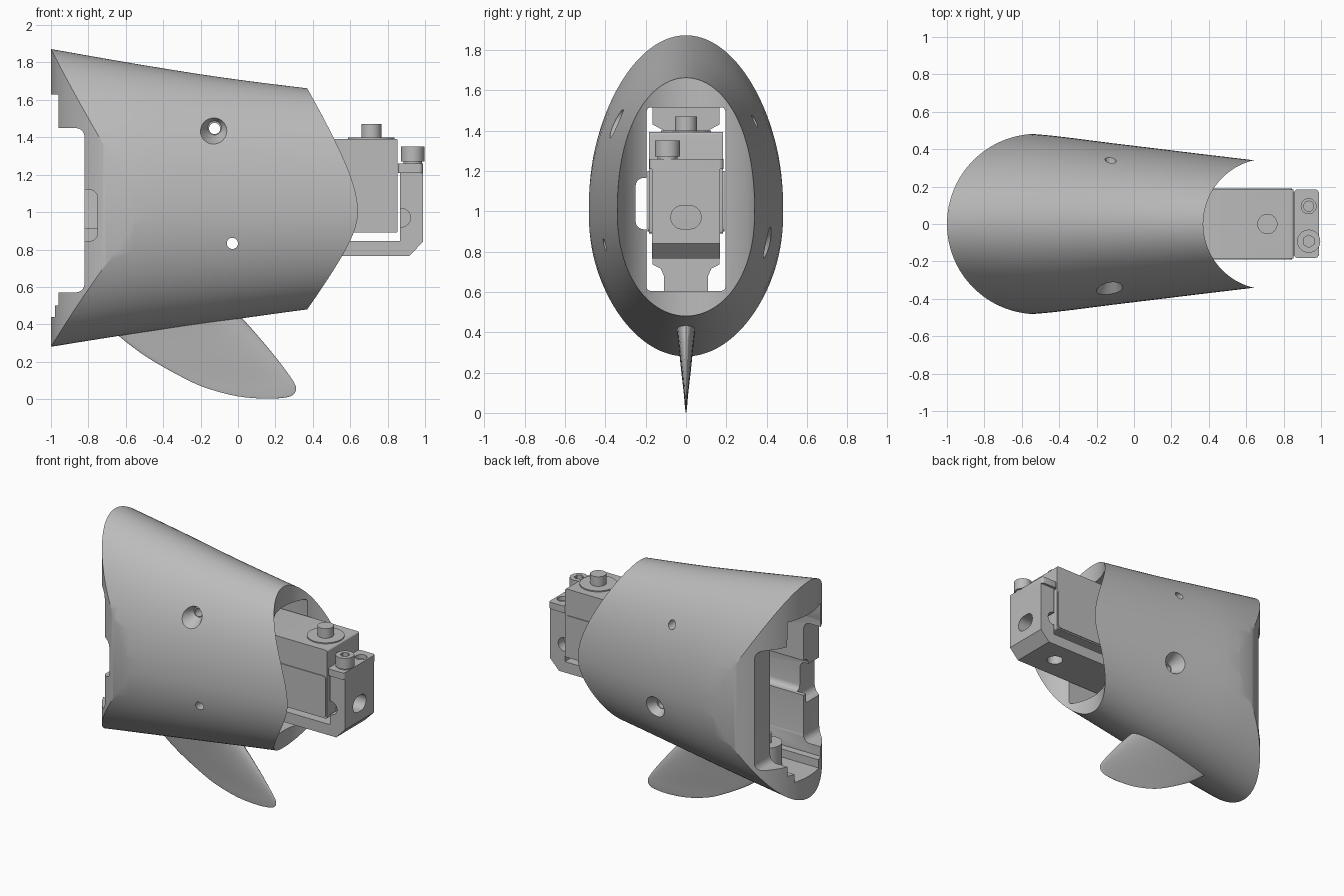
import bpy, bmesh, math
from mathutils import Vector

if "Cube" in bpy.data.objects:
    bpy.data.objects.remove(bpy.data.objects["Cube"], do_unlink=True)

grey = bpy.data.materials.new("plain_grey")
grey.use_nodes = True
grey.diffuse_color = (0.5, 0.5, 0.5, 1)
grey.node_tree.nodes["Principled BSDF"].inputs["Base Color"].default_value = (0.5, 0.5, 0.5, 1)


def finish(name, bm):
    bmesh.ops.recalc_face_normals(bm, faces=bm.faces)
    mesh = bpy.data.meshes.new(name)
    bm.to_mesh(mesh)
    bm.free()
    mesh.materials.append(grey)
    ob = bpy.data.objects.new(name, mesh)
    bpy.context.collection.objects.link(ob)
    return ob


def box(name, x, y, z, bevel=0, axis=None):
    """Box from ranges; optionally rounds the edges parallel to one axis."""
    bm = bmesh.new()
    bmesh.ops.create_cube(bm, size=1)
    for v in bm.verts:
        v.co = [r[0] if c < 0 else r[1] for c, r in zip(v.co, (x, y, z))]
    if bevel:
        edges = [e for e in bm.edges if
                 abs((e.verts[0].co - e.verts[1].co).normalized()[axis]) > 0.9]
        bmesh.ops.bevel(bm, geom=edges, offset=bevel, segments=5, affect='EDGES', profile=0.5)
    return finish(name, bm)


def rod(name, start, end, r1, r2=None, sides=32):
    """Cylinder or cone between two points."""
    a, b = Vector(start), Vector(end)
    bm = bmesh.new()
    bmesh.ops.create_cone(bm, cap_ends=True, segments=sides, radius1=r1,
                          radius2=r1 if r2 is None else r2, depth=(b - a).length)
    turn = Vector((0, 0, 1)).rotation_difference(b - a)
    for v in bm.verts:
        v.co = turn @ v.co + (a + b) / 2
    return finish(name, bm)


def loft(name, rings):
    bm = bmesh.new()
    loops = [[bm.verts.new(p) for p in ring] for ring in rings]
    n = len(loops[0])
    for a, b in zip(loops, loops[1:]):
        for i in range(n):
            bm.faces.new((a[i], a[(i + 1) % n], b[(i + 1) % n], b[i]))
    bm.faces.new(loops[0])
    bm.faces.new(loops[-1])
    return finish(name, bm)


def smooth_rows(rows, steps):
    """Catmull-Rom resampling of a table of section sizes."""
    out = []
    for i in range(len(rows) - 1):
        four = [rows[min(max(i + k, 0), len(rows) - 1)] for k in (-1, 0, 1, 2)]
        for s in range(steps):
            t = s / steps
            out.append([b + t / 2 * (c - a + t * (2 * a - 5 * b + 4 * c - d
                        + t * (3 * (b - c) + d - a))) for a, b, c, d in zip(*four)])
    return out + [list(rows[-1])]


def combine(target, other, operation='DIFFERENCE'):
    other.hide_render = True
    mod = target.modifiers.new("cut", 'BOOLEAN')
    mod.object, mod.operation, mod.solver = other, operation, 'EXACT'
    bpy.context.view_layer.objects.active = target
    bpy.ops.object.modifier_apply(modifier=mod.name)
    bpy.data.objects.remove(other, do_unlink=True)


# Tapered hull: x, top, bottom, half width
stations = [(-1.1, 1.89, 0.26, 0.489), (-1, 1.872, 0.28, 0.488), (-0.56, 1.795, 0.35, 0.483),
            (-0.1, 1.722, 0.415, 0.43), (0.37, 1.662, 0.48, 0.373), (0.8, 1.615, 0.53, 0.322)]
MID = 1.0
rings = []
for x, top, bottom, half in smooth_rows(stations, 4):
    ring = []
    for i in range(112):
        a = math.tau * i / 112
        s = math.sin(a)
        ring.append((x, half * math.cos(a), MID + s * ((top - MID) if s > 0 else (MID - bottom))))
    rings.append(ring)
hull = loft("hull_shell", rings)

# Rounded rear end and hollowed front end
arc = [(-0.518 + 0.482 * math.cos(a), 0.482 * math.sin(a))
       for a in [math.pi / 2 + math.pi * i / 64 for i in range(65)]]
keep = [(2, 0.7), (-0.518, 0.7)] + arc + [(-0.518, -0.7), (2, -0.7)]
combine(hull, loft("rear_round", [[(x, y, z) for x, y in keep] for z in (-1, 3)]), 'INTERSECT')
combine(hull, rod("front_hollow", (0.72, 0, -1), (0.72, 0, 3), 0.35, sides=96))

# Cross bolts: a plain hole in one wall, a countersunk one in the other
for x, z, side, surface in [(-0.125, 1.447, -1, 0.35), (-0.03, 0.833, 1, 0.395)]:
    for wall in (-1, 1):
        combine(hull, rod("cutter", (x, wall * 0.12, z), (x, wall * 0.7, z), 0.03))
    combine(hull, rod("cutter", (x, side * (surface + 0.08), z + 0.003),
                      (x, side * (surface - 0.07), z + 0.003), 0.115, 0.037))

# Cavity, cable channel, rear slots and side cut-outs
for x, y, z, bevel, axis in [
        ((-2, 2), (-0.195, 0.195), (0.605, 1.515), 0.02, 0),
        ((-2, 2), (-0.25, -0.15), (0.91, 1.165), 0.04, 0),
        ((-2, -0.79), (-0.193, 0.193), (1.3, 1.63), 0, None),
        ((-2, -0.35), (-0.193, 0.193), (0.5, 0.7), 0, None),
        ((-2, -0.4), (-0.14, 0.14), (0.44, 0.68), 0, None),
        ((-2, -0.82), (-1, 1), (0.57, 1.45), 0.05, 1),
        ((-2, -0.75), (-1, -0.22), (0.845, 1.12), 0.045, 1)]:
    combine(hull, box("cutter", x, y, z, bevel, axis))

# Swept fin: height, rear x, front x, half thickness
fin_rows = [(0.003, 0.12, 0.2, 0.002), (0.015, 0.0, 0.28, 0.004), (0.05, -0.14, 0.31, 0.008),
            (0.1, -0.265, 0.293, 0.013), (0.22, -0.48, 0.205, 0.028),
            (0.34, -0.64, 0.105, 0.042), (0.43, -0.73, 0.025, 0.054), (0.47, -0.76, -0.015, 0.056)]
rings = []
for z, x0, x1, half in smooth_rows(fin_rows, 4):
    ring = []
    for i in range(40):
        a = math.tau * i / 40
        t = (1 + math.cos(a)) / 2
        ring.append((x0 + (x1 - x0) * t, half * math.sin(a) * (0.45 + 0.75 * t), z))
    rings.append(ring)
loft("fin", rings)

# Servo motor with raised side panels, output disc and shaft
box("servo_body", (0.08, 0.854), (-0.184, 0.184), (0.89, 1.392), 0.012, 1)
for side, label in ((-1, "right"), (1, "left")):
    box(label + "_servo_panel", (0.12, 0.845), sorted((side * 0.18, side * 0.19)),
        (0.9, 1.2), 0.02, 1)
rod("servo_disc", (0.713, 0, 1.38), (0.713, 0, 1.4), 0.125, sides=48)
rod("servo_shaft", (0.713, 0, 1.38), (0.713, 0, 1.47), 0.054)

# Bracket that wraps under and in front of the servo
profile = [(0.08, 0.765), (0.915, 0.765), (0.988, 0.84), (0.988, 1.215),
           (0.867, 1.215), (0.867, 0.845), (0.08, 0.845)]
bracket = loft("servo_bracket", [[(x, y, z) for x, z in profile] for y in (-0.168, 0.168)])
for side in (-1, 1):
    combine(bracket, rod("cutter", (0.872, side * 0.1, 0.97), (0.872, side * 0.25, 0.97), 0.05))
combine(bracket, box("cutter", (0.8, 1.1), (-0.075, 0.075), (0.912, 1.027), 0.054, 0))
combine(bracket, rod("cutter", (0.72, 0, 0.6), (0.72, 0, 0.87), 0.055))
cap = box("bracket_cap", (0.855, 0.988), (-0.182, 0.185), (1.21, 1.26), 0.02, 2)
combine(cap, rod("cutter", (0.934, 0.095, 1.23), (0.934, 0.095, 1.5), 0.04))
combine(cap, rod("cutter", (0.934, 0.095, 1), (0.934, 0.095, 1.24), 0.027))
rod("cap_washer", (0.934, -0.092, 1.25), (0.934, -0.092, 1.275), 0.05)
screw = rod("cap_screw", (0.934, -0.092, 1.27), (0.934, -0.092, 1.35), 0.062)
combine(screw, rod("cutter", (0.934, -0.092, 1.31), (0.934, -0.092, 1.4), 0.033, sides=6))

# Inner mounting strut with flared head and foot
half_strut = [(0.11, 0.58), (0.11, 0.68), (0.125, 0.715), (0.165, 0.735), (0.165, 0.8), (0.11, 0.82),
              (0.11, 1.4), (0.165, 1.43), (0.165, 1.515), (0.11, 1.515), (0.11, 1.54)]
outline = half_strut + [(-y, z) for y, z in reversed(half_strut)]
loft("inner_strut", [[(x, y, z) for y, z in outline] for x in (0.02, 0.09)])

# Rear pivot boss
rod("pivot_boss", (-0.66, 0, 0.43), (-0.66, 0, 0.6), 0.1)
rod("pivot_pin", (-0.66, 0, 0.58), (-0.66, 0, 0.67), 0.03)

# Smooth curved faces while keeping edges crisp
bpy.ops.object.select_all(action='DESELECT')
for ob in bpy.context.scene.objects:
    if ob.type == 'MESH':
        ob.select_set(True)
        bpy.context.view_layer.objects.active = ob
bpy.ops.object.shade_smooth_by_angle(angle=math.radians(30))
